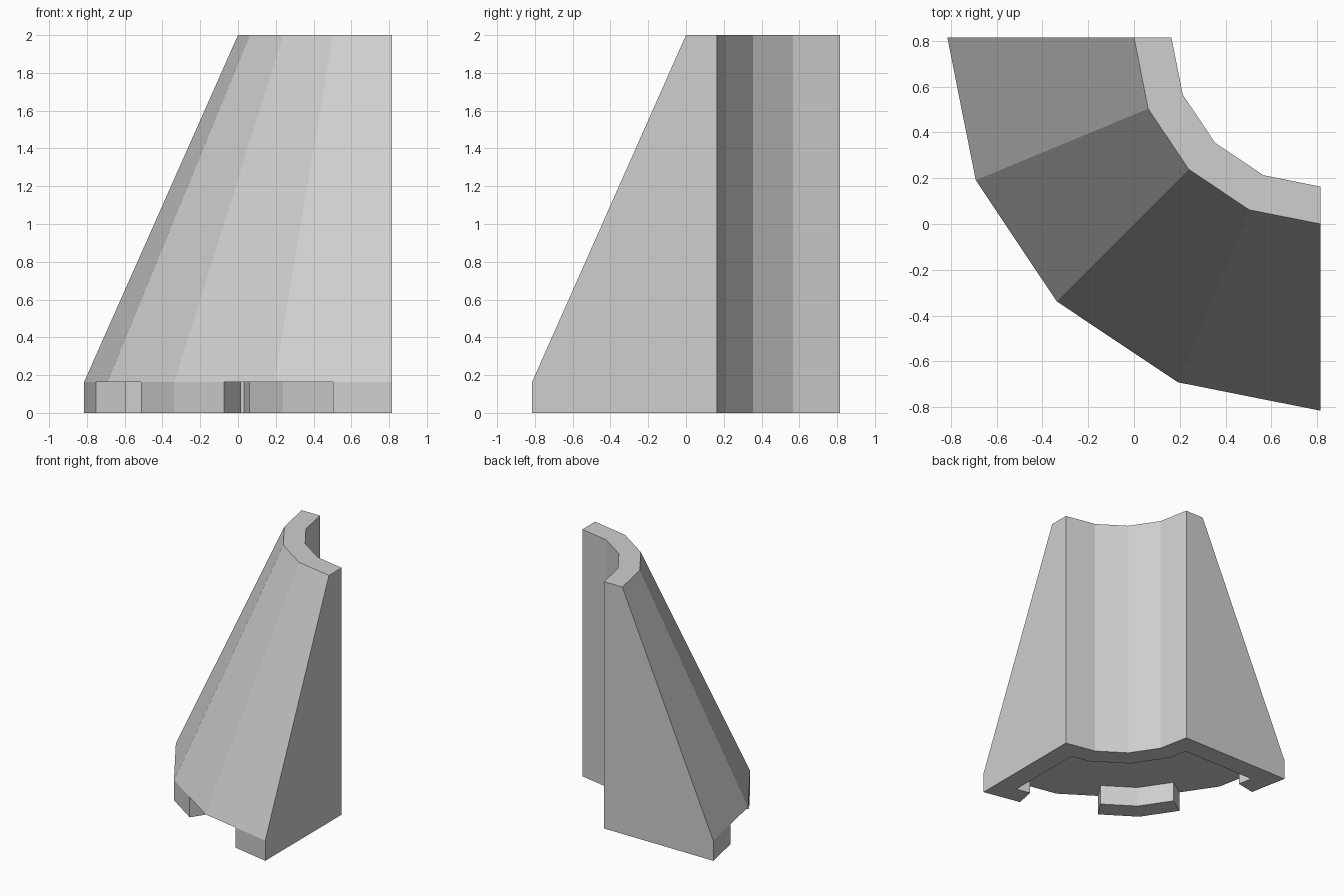
import bpy, bmesh
from math import cos, sin, tan, radians

if "Cube" in bpy.data.objects:
    bpy.data.objects.remove(bpy.data.objects["Cube"], do_unlink=True)

T = 0.163                # wall thickness, the unit for every other radius
C = 5 * T                # corner of the quarter turn
R_IN, R_TOP, R_BASE = 4 * T, 5 * T, 10 * T
STEP = 22.5              # angle of one facet
HALF = STEP / 2
MID = cos(radians(HALF))  # radius factor at the middle of a facet

grey = bpy.data.materials.new("light grey")
grey.use_nodes = True
grey.diffuse_color = (0.62, 0.62, 0.62, 1)
grey.node_tree.nodes["Principled BSDF"].inputs["Base Color"].default_value = (0.62, 0.62, 0.62, 1)


def polar(r, a):
    return r * cos(radians(a)), r * sin(radians(a))


def arc(r):
    return [polar(r, i * STEP) for i in range(5)]


def band(outer, inner):
    return outer + inner[::-1]


def prism(name, low, high, z0, z1):
    """Join two matching outlines, measured from the corner, into a solid."""
    bm = bmesh.new()
    rings = [[bm.verts.new((C - u, C - v, z)) for u, v in outline]
             for outline, z in ((low, z0), (high, z1))]
    bm.faces.new(rings[0])
    bm.faces.new(rings[1])
    n = len(low)
    for i in range(n):
        j = (i + 1) % n
        bm.faces.new((rings[0][i], rings[0][j], rings[1][j], rings[1][i]))
    bmesh.ops.recalc_face_normals(bm, faces=bm.faces[:])
    mesh = bpy.data.meshes.new(name)
    bm.to_mesh(mesh)
    bm.free()
    mesh.materials.append(grey)
    obj = bpy.data.objects.new(name, mesh)
    bpy.context.collection.objects.link(obj)
    return obj


# Tapered quarter cone with a straight bore
prism("tapered_body", band(arc(R_BASE), arc(R_IN)), band(arc(R_TOP), arc(R_IN)), T, 2)

# Rim under the bore
rim = band(arc(R_TOP), arc(R_IN))
prism("inner_rim", rim, rim, 0, T)

# Walls along both cut sides, each ending in a half-facet foot
slant = T * tan(radians(HALF))
wall = [(R_TOP, 0), (R_BASE, 0), polar(R_BASE * MID, HALF),
        polar((R_BASE - T) * MID, HALF),
        (R_BASE - T - slant, T), (R_TOP - slant, T)]
prism("right_end_wall", wall, wall, 0, T)
mirrored = [(v, u) for u, v in wall]
prism("front_end_wall", mirrored, mirrored, 0, T)


# Foot in the middle of the outer edge
def foot_edge(r):
    return [polar(r * MID, 45 - HALF), polar(r, 45), polar(r * MID, 45 + HALF)]


foot = band(foot_edge(R_BASE), foot_edge(R_BASE - T))
prism("middle_foot", foot, foot, 0, T)
